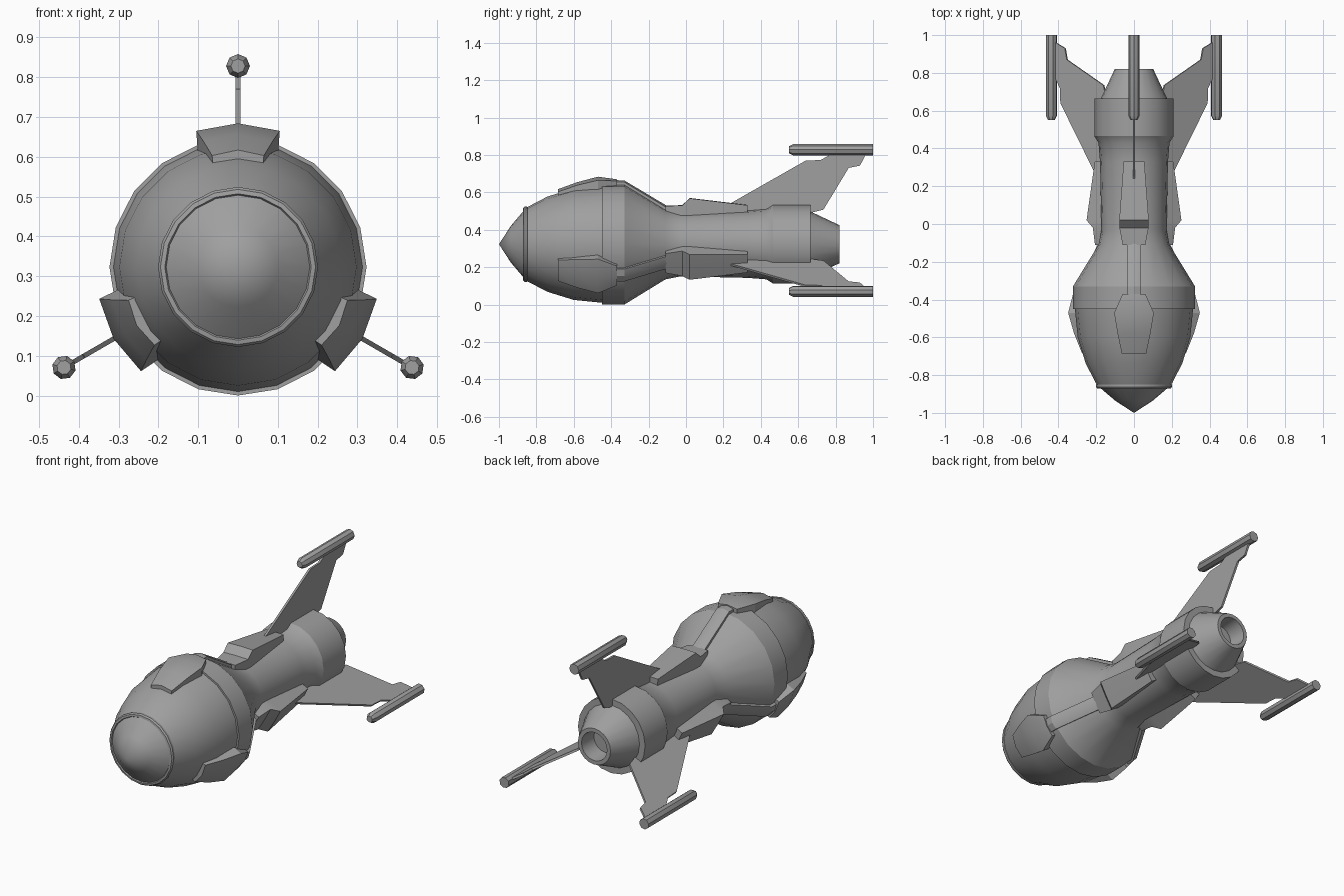
import bpy, bmesh, math
from mathutils import Matrix, Vector

cube = bpy.data.objects.get("Cube")
if cube:
    bpy.data.objects.remove(cube, do_unlink=True)

AXIS = 0.323  # height of the rocket's long axis

grey = bpy.data.materials.new("hull grey")
grey.use_nodes = True
COLOR = (0.35, 0.35, 0.35, 1)
grey.diffuse_color = COLOR
grey.node_tree.nodes["Principled BSDF"].inputs["Base Color"].default_value = COLOR


def finish(name, bm, turn=0, smooth=30):
    """Turn a part about the long axis, lift it and make the object."""
    bmesh.ops.remove_doubles(bm, verts=bm.verts, dist=1e-5)
    bmesh.ops.recalc_face_normals(bm, faces=bm.faces)
    bm.transform(Matrix.Translation((0, 0, AXIS)) @ Matrix.Rotation(math.radians(turn), 4, 'Y'))
    mesh = bpy.data.meshes.new(name)
    bm.to_mesh(mesh)
    bm.free()
    mesh.materials.append(grey)
    ob = bpy.data.objects.new(name, mesh)
    bpy.context.collection.objects.link(ob)
    bpy.ops.object.select_all(action='DESELECT')
    ob.select_set(True)
    bpy.context.view_layer.objects.active = ob
    if smooth:
        bpy.ops.object.shade_smooth_by_angle(angle=math.radians(smooth))
    return ob


def lathe(name, profile, sides, turn=0, height=0):
    """Spin (y, radius) points about the y direction."""
    bm = bmesh.new()
    verts = [bm.verts.new((0, y, r)) for y, r in profile]
    edges = [bm.edges.new(pair) for pair in zip(verts, verts[1:])]
    bmesh.ops.spin(bm, geom=verts + edges, cent=(0, 0, 0), axis=(0, 1, 0),
                   angle=math.tau, steps=sides, use_merge=True)
    bm.transform(Matrix.Translation((0, 0, height)))
    return finish(name, bm, turn)


def loft(name, stations, turn):
    """Skin sections given as (y, half width, base, edge height, ridge height)."""
    bm = bmesh.new()
    rings = []
    for y, w, base, edge, ridge in stations:
        section = [(-w * 0.95, base), (-w, edge), (0, ridge), (w, edge), (w * 0.95, base)]
        rings.append([bm.verts.new((x, y, z)) for x, z in section])
    for a, b in zip(rings, rings[1:]):
        for i in range(5):
            j = (i + 1) % 5
            bm.faces.new((a[i], a[j], b[j], b[i]))
    bm.faces.new(rings[0])
    bm.faces.new(rings[-1])
    return finish(name, bm, turn, 25)


def plate(name, outline, thickness, turn):
    """Extrude a (y, z) outline into a thin upright plate."""
    bm = bmesh.new()
    face = bm.faces.new([bm.verts.new((-thickness / 2, y, z)) for y, z in outline])
    new = bmesh.ops.extrude_face_region(bm, geom=[face])["geom"]
    bmesh.ops.translate(bm, vec=Vector((thickness, 0, 0)),
                        verts=[v for v in new if isinstance(v, bmesh.types.BMVert)])
    return finish(name, bm, turn, 0)


# Body from nose tip to hollow exhaust
lathe("nose_cone", [(-1, 0), (-0.935, 0.1), (-0.865, 0.182), (-0.84, 0.18)], 20)
lathe("nose_ring", [(-0.85, 0.17), (-0.872, 0.184), (-0.87, 0.195), (-0.862, 0.201),
                    (-0.85, 0.201), (-0.845, 0.19)], 20)
lathe("front_hull", [(-0.855, 0.195), (-0.74, 0.255), (-0.6, 0.298), (-0.45, 0.313)], 20)
lathe("rear_hull", [(-0.45, 0.3), (-0.45, 0.323), (-0.33, 0.323), (-0.11, 0.188),
                    (-0.03, 0.172), (0.33, 0.18), (0.43, 0.188), (0.465, 0.21),
                    (0.665, 0.21), (0.665, 0.175), (0.82, 0.102), (0.82, 0.08),
                    (0.72, 0.072), (0.72, 0)], 20)

# Three identical sets of fin, pod, blister, duct and fairing
for place, turn in (("top", 0), ("left", 120), ("right", 240)):
    loft(place + "_blister", [(-0.685, 0.065, 0.24, 0.28, 0.294),
                              (-0.58, 0.087, 0.25, 0.316, 0.332),
                              (-0.47, 0.105, 0.27, 0.342, 0.361),
                              (-0.37, 0.06, 0.27, 0.338, 0.347)], turn)
    loft(place + "_duct", [(-0.4, 0.038, 0.28, 0.333, 0.343),
                           (-0.33, 0.038, 0.28, 0.332, 0.341),
                           (-0.09, 0.038, 0.15, 0.188, 0.198)], turn)
    loft(place + "_fairing", [(-0.11, 0.06, 0.14, 0.204, 0.206),
                              (-0.02, 0.077, 0.14, 0.207, 0.209),
                              (0.02, 0.078, 0.14, 0.245, 0.247),
                              (0.33, 0.055, 0.14, 0.208, 0.21)], turn)
    plate(place + "_fin", [(0.15, 0.16), (0.2, 0.197), (0.64, 0.447), (0.72, 0.45),
                           (0.8, 0.495), (0.97, 0.495), (0.93, 0.42), (0.87, 0.408),
                           (0.735, 0.185), (0.6, 0.15)], 0.012, turn)
    lathe(place + "_pod", [(0.55, 0), (0.55, 0.018), (0.572, 0.03),
                           (1, 0.03), (1, 0)], 8, turn, 0.505)
